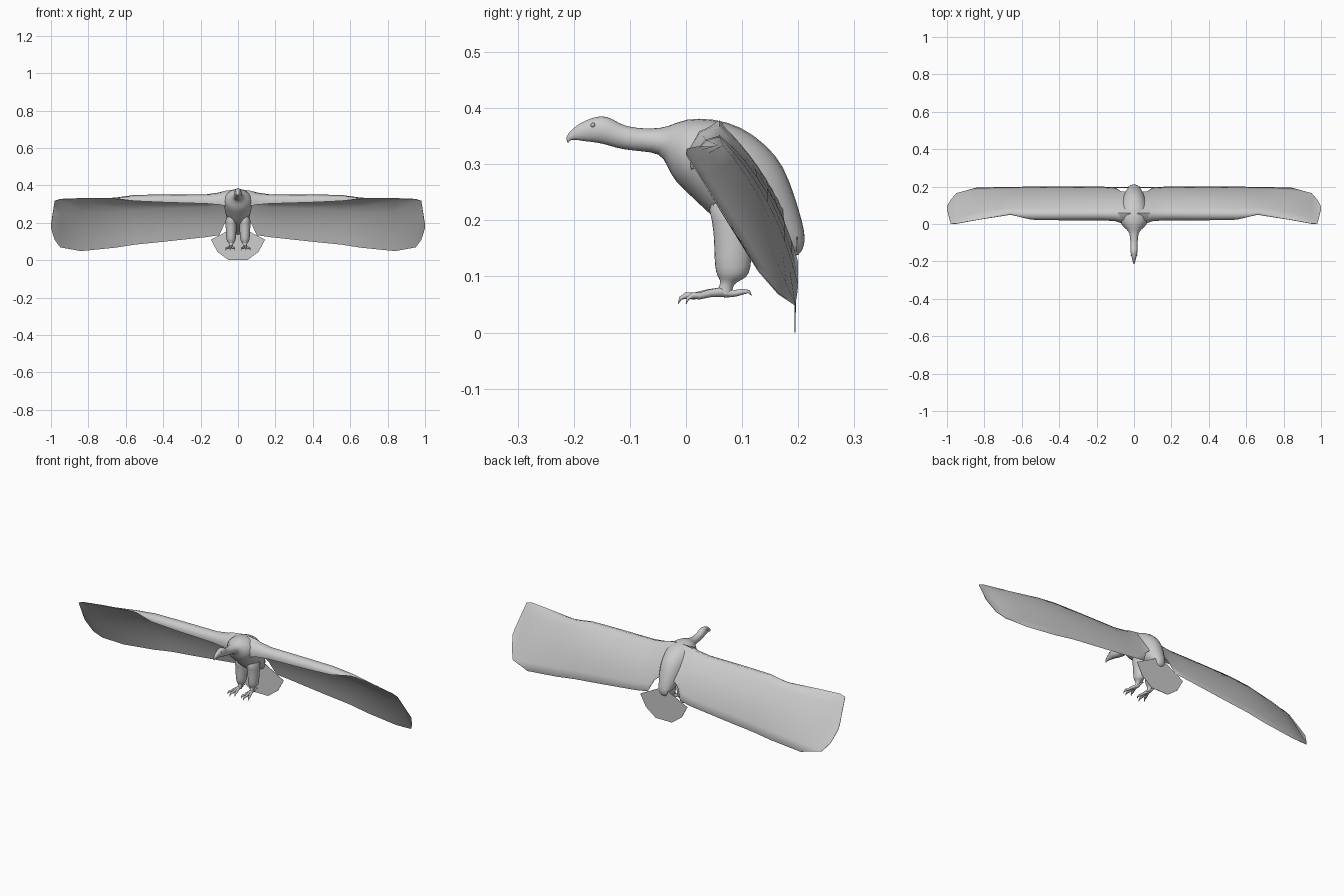
import bpy, bmesh, math
from mathutils import Vector

cube = bpy.data.objects.get("Cube")
if cube:
    bpy.data.objects.remove(cube, do_unlink=True)

grey = bpy.data.materials.new("plain_grey")
grey.use_nodes = True
grey.diffuse_color = (0.6, 0.6, 0.6, 1)
grey.node_tree.nodes["Principled BSDF"].inputs["Base Color"].default_value = (0.6, 0.6, 0.6, 1)


def finish(name, bm, mirror=False, subdiv=0, angle=50):
    bmesh.ops.recalc_face_normals(bm, faces=bm.faces)
    mesh = bpy.data.meshes.new(name)
    bm.to_mesh(mesh)
    bm.free()
    obj = bpy.data.objects.new(name, mesh)
    bpy.context.collection.objects.link(obj)
    mesh.materials.append(grey)
    if mirror:
        obj.modifiers.new("Mirror", 'MIRROR')
        obj.modifiers["Mirror"].use_mirror_merge = False
    if subdiv:
        mod = obj.modifiers.new("Subdivision", 'SUBSURF')
        mod.levels = mod.render_levels = subdiv
    bpy.ops.object.select_all(action='DESELECT')
    obj.select_set(True)
    bpy.context.view_layer.objects.active = obj
    bpy.ops.object.shade_smooth_by_angle(angle=math.radians(angle))
    return obj


def skin(bm, rings):
    """Bridge a list of equal point loops and cap both ends."""
    loops = [[bm.verts.new(p) for p in ring] for ring in rings]
    for a, b in zip(loops, loops[1:]):
        for i in range(len(a)):
            j = (i + 1) % len(a)
            bm.faces.new((a[i], a[j], b[j], b[i]))
    bm.faces.new(loops[0])
    bm.faces.new(loops[-1])


def oval(sec, cx=0, n=12):
    """Oval ring spanning two (y, z) points with a half width in x."""
    y1, z1, y2, z2, w = sec
    a, b = Vector((cx, y1, z1)), Vector((cx, y2, z2))
    mid, half = (a + b) / 2, (a - b) / 2
    return [mid + half * math.cos(t) + Vector((w * math.sin(t), 0, 0))
            for t in (math.tau * i / n for i in range(n))]


def tube(bm, pts, radii, n=8):
    rings = []
    for i, p in enumerate(pts):
        d = Vector(pts[min(i + 1, len(pts) - 1)]) - Vector(pts[max(i - 1, 0)])
        u = d.cross(Vector((0, 0, 1))).normalized()
        v = u.cross(d).normalized()
        rings.append([Vector(p) + radii[i] * (u * math.cos(t) + v * math.sin(t))
                      for t in (math.tau * k / n for k in range(n))])
    skin(bm, rings)


# Body, neck, head and hooked beak: upper point, lower point, half width
spine = [
    (-.211, .338, -.209, .338, .001), (-.214, .345, -.207, .343, .003),
    (-.212, .354, -.198, .344, .006), (-.195, .371, -.185, .341, .010),
    (-.175, .381, -.168, .339, .015), (-.150, .389, -.150, .336, .020),
    (-.130, .382, -.133, .331, .020), (-.110, .367, -.115, .326, .019),
    (-.060, .363, -.080, .322, .022), (-.030, .368, -.045, .319, .028),
    (.000, .384, -.034, .295, .055), (.050, .384, -.023, .268, .080),
    (.100, .371, .008, .240, .080), (.145, .338, .040, .208, .074),
    (.177, .300, .070, .185, .066), (.197, .240, .110, .170, .054),
    (.208, .200, .150, .158, .040), (.215, .165, .183, .145, .028),
    (.206, .143, .195, .133, .014)]
bm = bmesh.new()
skin(bm, [oval(s) for s in spine])
finish("body", bm, subdiv=1)

# Eyes
bm = bmesh.new()
bmesh.ops.create_uvsphere(bm, u_segments=12, v_segments=8, radius=.004)
bmesh.ops.translate(bm, verts=bm.verts, vec=(.0145, -.166, .370))
finish("eyes", bm, mirror=True)

# Wings: x, leading edge, crest, curve handle, trailing edge, arm depth
wing = [
    (.02, (.00, .325), (.06, .378), (.13, .31), (.17, .24), .06),
    (.07, (.005, .325), (.06, .371), (.14, .30), (.175, .20), .055),
    (.10, (.015, .325), (.06, .362), (.15, .29), (.195, .135), .045),
    (.17, (.02, .325), (.06, .352), (.16, .275), (.20, .125), .035),
    (.40, (.02, .328), (.06, .351), (.16, .27), (.20, .10), .028),
    (.55, (.023, .330), (.06, .349), (.16, .25), (.20, .085), .02),
    (.66, (.05, .333), (.066, .334), (.15, .24), (.198, .068), .004),
    (.84, (.022, .332), (.04, .320), (.13, .21), (.195, .05), .001),
    (.95, (.002, .328), (.018, .308), (.09, .205), (.165, .07), .001),
    (.98, (.001, .318), (.014, .298), (.07, .205), (.13, .11), .001),
    (1.0, (.08, .192), (.084, .186), (.088, .180), (.095, .172), .001)]


def wing_section(x, lead, crest, handle, trail, depth):
    lead, crest, handle, trail = map(Vector, (lead, crest, handle, trail))
    sheet = [(1 - t) ** 2 * crest + 2 * t * (1 - t) * handle + t * t * trail
             for t in (i / 8 for i in range(9))]
    brow = lead.lerp(crest, .45) + Vector((-.1, .2)) * depth
    inner = Vector((-.0012, -.0015))
    under = [p + inner for p in reversed(sheet[2:])]
    belly = lead.lerp(crest, .75) - Vector((0, depth))
    chin = lead + Vector((.1, -.6)) * depth
    loop = [lead, brow] + sheet + under + [belly, chin + inner]
    return [Vector((x, p.x, p.y)) for p in loop]


bm = bmesh.new()
skin(bm, [wing_section(*s) for s in wing])
finish("wings", bm, mirror=True, angle=60)

# Thighs and ankles: front point, back point, half width
leg = [(.03, .24, .13, .24, .030), (.047, .20, .125, .20, .031),
       (.049, .15, .119, .15, .029), (.050, .115, .117, .115, .027),
       (.055, .100, .110, .097, .022), (.062, .092, .088, .090, .012),
       (.058, .080, .082, .077, .010), (.052, .072, .084, .064, .012),
       (.056, .067, .078, .062, .008)]
bm = bmesh.new()
skin(bm, [oval(s, .037) for s in leg])
finish("legs", bm, mirror=True, subdiv=1)

# Toes with curved claws, three forward and one back
bm = bmesh.new()
for spread, reach in ((-.020, .066), (.003, .080), (.026, .066)):
    path = [(0, .072), (.35, .070), (.65, .065), (.82, .066), (.95, .061), (1, .051)]
    tube(bm, [(.039 + spread * t, .066 - reach * t, z) for t, z in path],
         [.009, .007, .006, .006, .003, .0006])
tube(bm, [(.039, .068, .070), (.039, .088, .070), (.039, .102, .073),
          (.039, .112, .073), (.039, .117, .066)], [.008, .006, .005, .003, .0006])
finish("toes", bm, mirror=True)

# Tail fan
bm = bmesh.new()
half = [(.03, .17), (.09, .138), (.145, .11), (.11, .045), (.05, .0)]
outline = half + [(-x, z) for x, z in reversed(half)]
front = bm.faces.new([bm.verts.new((x, .193 + .06 * max(z - .1, 0), z)) for x, z in outline])
slab = bmesh.ops.extrude_face_region(bm, geom=[front])
bmesh.ops.translate(bm, vec=(0, .002, 0),
                    verts=[v for v in slab["geom"] if isinstance(v, bmesh.types.BMVert)])
finish("tail", bm, angle=30)
